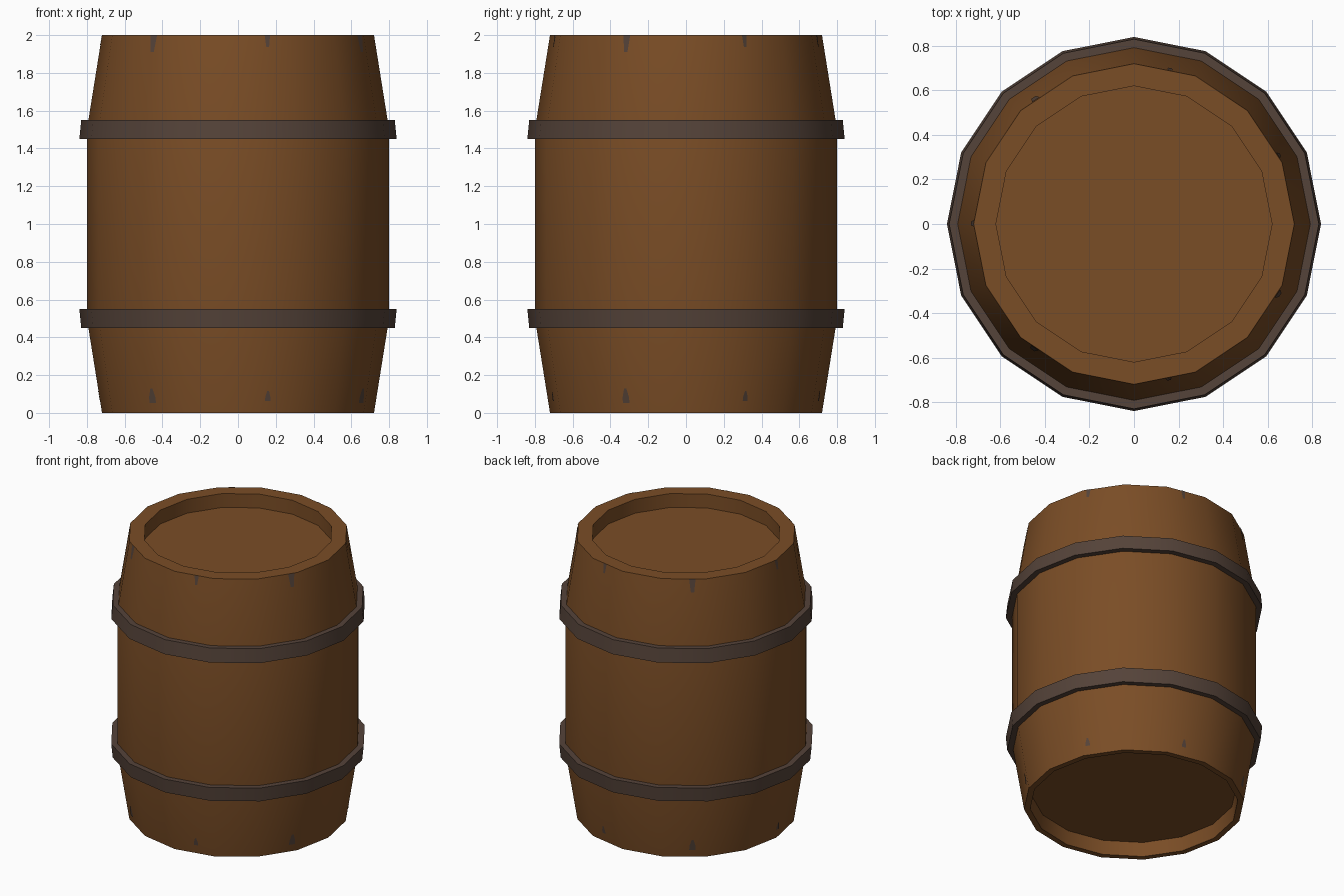
import bpy, math

if "Cube" in bpy.data.objects:
    bpy.data.objects.remove(bpy.data.objects["Cube"])

SIDES = 16


def material(name, rgb):
    m = bpy.data.materials.new(name)
    m.diffuse_color = (*rgb, 1)
    m.use_nodes = True
    m.node_tree.nodes["Principled BSDF"].inputs["Base Color"].default_value = m.diffuse_color
    return m


wood = material("brown_wood", (0.195, 0.074, 0.019))
iron = material("dark_iron", (0.090, 0.056, 0.041))


def add_mesh(name, verts, faces, mat):
    me = bpy.data.meshes.new(name)
    me.from_pydata(verts, [], faces)
    me.materials.append(mat)
    ob = bpy.data.objects.new(name, me)
    bpy.context.collection.objects.link(ob)
    bpy.ops.object.select_all(action='DESELECT')
    ob.select_set(True)
    bpy.context.view_layer.objects.active = ob
    return ob


def lathe(name, profile, mat, closed=False):
    """Revolve an (r, z) profile listed upward on the outside; cap the ends unless closed."""
    n = len(profile)
    verts = [(r * math.cos(2 * math.pi * i / SIDES), r * math.sin(2 * math.pi * i / SIDES), z)
             for r, z in profile for i in range(SIDES)]
    faces = []
    for k in range(n if closed else n - 1):
        a, b = k * SIDES, (k + 1) % n * SIDES
        for i in range(SIDES):
            j = (i + 1) % SIDES
            faces.append((a + i, a + j, b + j, b + i))
    if not closed:
        faces.append(tuple(reversed(range(SIDES))))
        faces.append(tuple(range((n - 1) * SIDES, n * SIDES)))
    ob = add_mesh(name, verts, faces, mat)
    bpy.ops.object.shade_smooth_by_angle(angle=math.radians(30))
    return ob


# Barrel body with a recessed lid and a recessed base
lathe("barrel_body", [(0.67, 0.10), (0.68, 0), (0.72, 0), (0.80, 0.5), (0.80, 1.5),
                      (0.72, 2), (0.62, 2), (0.62, 1.9)], wood)

# Iron hoops, slightly flared toward the middle
lathe("lower_hoop", [(0.78, 0.45), (0.83, 0.45), (0.84, 0.55), (0.78, 0.55)], iron, True)
lathe("upper_hoop", [(0.78, 1.45), (0.84, 1.45), (0.83, 1.55), (0.78, 1.55)], iron, True)


def on_side(deg, z):
    """Point just outside the faceted side of the barrel."""
    r = 0.72 + 0.16 * min(z, 2 - z)
    step = 360 / SIDES
    off = deg % step - step / 2
    r = r * math.cos(math.radians(step / 2)) / math.cos(math.radians(off)) + 0.003
    a = math.radians(deg)
    return (r * math.cos(a), r * math.sin(a), z)


# Small dark marks at seven even spots round each end
for k in range(7):
    deg = 25.5 + k * 360 / 7
    big = 1 if k in (2, 4, 6) else 0.7
    w = 1.7 * big
    top = [(-w, 2), (-w * 0.5, 2 - 0.09 * big), (w * 0.5, 2 - 0.09 * big), (w, 2)]
    add_mesh(f"top_mark_{k}", [on_side(deg + d, z) for d, z in top], [range(4)], iron)
    h = 0.045 * big
    low = [(-w, 0.085 - h * 0.7), (w, 0.085 - h * 0.7), (w * 0.9, 0.085),
           (w * 0.3, 0.085 + h), (-w * 0.3, 0.085 + h), (-w * 0.9, 0.085)]
    add_mesh(f"bottom_mark_{k}", [on_side(deg + d, z) for d, z in low], [range(6)], iron)
